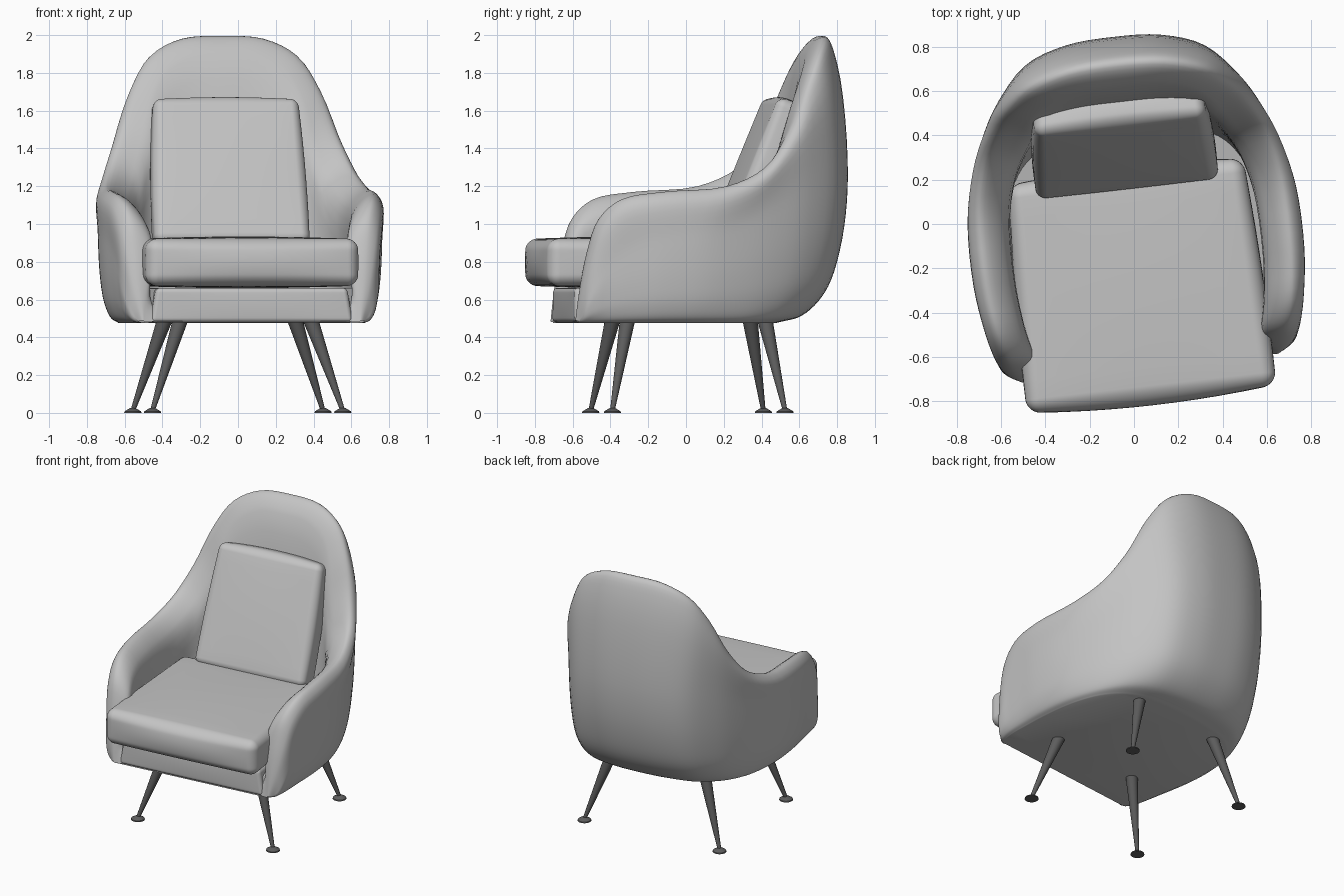
import bpy, bmesh, math
from mathutils import Vector, Matrix

cube = bpy.data.objects.get("Cube")
if cube:
    bpy.data.objects.remove(cube)

# The whole chair is turned slightly on its vertical axis
TURN = Matrix.Rotation(math.radians(6.5), 4, 'Z')
FLOOR, DECK = 0.477, 0.66


def material(name, value):
    mat = bpy.data.materials.new(name)
    mat.use_nodes = True
    colour = (value, value, value, 1)
    mat.diffuse_color = colour
    bsdf = mat.node_tree.nodes["Principled BSDF"]
    bsdf.inputs["Base Color"].default_value = colour
    bsdf.inputs["Roughness"].default_value = 0.7
    return mat


FABRIC = material("grey fabric", 0.55)
METAL = material("dark metal", 0.11)


def finish(bm, name, mat, local=Matrix(), angle=40):
    bmesh.ops.recalc_face_normals(bm, faces=bm.faces)
    mesh = bpy.data.meshes.new(name)
    bm.to_mesh(mesh)
    bm.free()
    mesh.materials.append(mat)
    obj = bpy.data.objects.new(name, mesh)
    bpy.context.collection.objects.link(obj)
    obj.matrix_world = TURN @ local
    bpy.ops.object.select_all(action='DESELECT')
    obj.select_set(True)
    bpy.context.view_layer.objects.active = obj
    bpy.ops.object.shade_smooth_by_angle(angle=math.radians(angle))


def spline(points, steps):
    """Smooth centripetal curve that passes through every point."""
    pts = [points[0] * 2 - points[1], *points, points[-1] * 2 - points[-2]]
    out = []
    for quad in zip(pts, pts[1:], pts[2:], pts[3:]):
        knots = [0]
        for a, b in zip(quad, quad[1:]):
            knots.append(knots[-1] + max(.01, math.sqrt((b - a).length)))
        for i in range(steps):
            t = knots[1] + (knots[2] - knots[1]) * i / steps
            level = list(quad)
            for span, pairs in ((1, (0, 1, 2)), (2, (0, 1))):
                level = [level[k].lerp(level[k + 1], (t - knots[k]) / (knots[k + span] - knots[k]))
                         for k in pairs]
            out.append(level[0].lerp(level[1], (t - knots[1]) / (knots[2] - knots[1])))
    return out + [points[-1]]


# Shell ribs from the middle of the back to the arm front:
# rim x y z, widest outer point x y z, bottom edge x y
RIBS = [
    (0, .73, 1.995, 0, .85, 1.25, 0, .47),
    (.22, .715, 1.98, .22, .835, 1.25, .2, .46),
    (.39, .66, 1.89, .41, .765, 1.23, .37, .43),
    (.49, .58, 1.72, .55, .605, 1.2, .5, .36),
    (.565, .48, 1.48, .64, .42, 1.1, .585, .24),
    (.63, .35, 1.3, .705, .22, 1.0, .625, .1),
    (.68, .14, 1.2, .745, .02, .95, .64, -.05),
    (.69, -.2, 1.17, .745, -.2, .92, .64, -.22),
    (.665, -.42, 1.13, .72, -.37, .87, .63, -.38),
    (.635, -.535, 1.03, .7, -.48, .78, .62, -.5),
    (.615, -.595, .86, .685, -.555, .68, .605, -.575),
    (.6, -.635, .65, .655, -.61, .57, .59, -.62),
    (.58, -.655, .49, .6, -.64, .485, .56, -.645),
]


def rib_profile(rib):
    """One section: bottom edge, outer wall, rolled rim, inner wall."""
    rim, wide = Vector(rib[:3]), Vector(rib[3:6])
    base = Vector((*rib[6:], FLOOR))
    inward = Vector((0, min(rim.y, .2), rim.z)) - rim
    inward.normalize()
    h = min(1, max(.08, (rim.z - FLOOR) / .5))

    def wall(out, up):
        p = base.lerp(wide, out)
        p.z = FLOOR + (wide.z - FLOOR) * up
        return p

    outer_roll = wide.lerp(rim, .8) - inward * .042 * h
    inner_roll = rim + (inward * .11 - Vector((0, 0, .1))) * h
    inner = Vector((base.x * .9, base.y * (.92 if base.y > 0 else 1),
                    min(DECK, FLOOR + (rim.z - FLOOR) * .6)))
    return spline([base, wall(.36, .05), wall(.68, .21), wall(.89, .5), wide,
                   outer_roll, rim, inner_roll, inner], 6)


# Shell: ribs mirrored to both sides, then smoothed lengthwise
half = [rib_profile(r) for r in RIBS]
mirrored = [[Vector((-p.x, p.y, p.z)) for p in prof] for prof in half[:0:-1]]
rows = [spline(list(row), 4) for row in zip(*(mirrored + half))]
bm = bmesh.new()
grid = [[bm.verts.new(p) for p in row] for row in rows]
for low, high in zip(grid, grid[1:]):
    for i in range(len(low) - 1):
        bm.faces.new((low[i], low[i + 1], high[i + 1], high[i]))
bm.faces.new(grid[0])
bm.faces.new(grid[-1])
finish(bm, "shell", FABRIC, angle=50)


def cushion(name, size, loc, radius, bulge, taper=(0, 0), tilt=0):
    """Rounded padded block: half sizes, bulge per axis, width taper along y and z."""
    bm = bmesh.new()
    bmesh.ops.create_cube(bm, size=2)
    bmesh.ops.subdivide_edges(bm, edges=bm.edges, cuts=19, use_grid_fill=True)
    for v in bm.verts:
        core, corner = Vector(), Vector()
        for k in range(3):
            t = abs(v.co[k])
            sign = math.copysign(1, v.co[k])
            core[k] = sign * min(1, t * 2) * (size[k] - radius)
            corner[k] = sign * math.tan(max(0, t * 2 - 1) * math.pi / 4)
        p = core + corner.normalized() * radius
        n = [p[k] / size[k] for k in range(3)]
        for k in range(3):
            p[k] += n[k] * bulge[k] * (1 - n[k - 1] ** 2) * (1 - n[k - 2] ** 2)
        p.x *= 1 + taper[0] * n[1] + taper[1] * n[2]
        v.co = p
    local = Matrix.Translation(loc) @ Matrix.Rotation(math.radians(tilt), 4, 'X')
    finish(bm, name, FABRIC, local)


cushion("seat_cushion", (.55, .515, .125), (-.01, -.278, .797), .06, (.012, .03, .012),
        taper=(-.03, 0))
cushion("back_cushion", (.4, .09, .41), (-.01, .385, 1.26), .045, (.012, .01, .02),
        taper=(0, -.035), tilt=-22)
cushion("front_apron", (.525, .13, .092), (0, -.522, .57), .025, (0, .006, 0),
        taper=(0, -.03))


def tapered(name, start, end, r_start, r_end):
    axis = end - start
    bm = bmesh.new()
    bmesh.ops.create_cone(bm, cap_ends=True, segments=24, radius1=r_start,
                          radius2=r_end, depth=axis.length)
    turn = axis.to_track_quat('Z', 'Y').to_matrix().to_4x4()
    finish(bm, name, METAL, Matrix.Translation((start + end) / 2) @ turn)


# Splayed legs with flat round feet
for side, sx in (("left", 1), ("right", -1)):
    for place, y_foot, y_top in (("front", -.45, -.35), ("back", .47, .38)):
        foot = Vector((sx * .507, y_foot, .012))
        top = Vector((sx * .345, y_top, .5))
        tapered(f"{place}_{side}_leg", foot, top, .012, .041)
        ground = Vector((foot.x, foot.y, 0))
        rim_top = ground + Vector((0, 0, .008))
        tapered(f"{place}_{side}_foot_rim", ground, rim_top, .046, .044)
        tapered(f"{place}_{side}_foot", rim_top, ground + Vector((0, 0, .026)), .044, .014)
